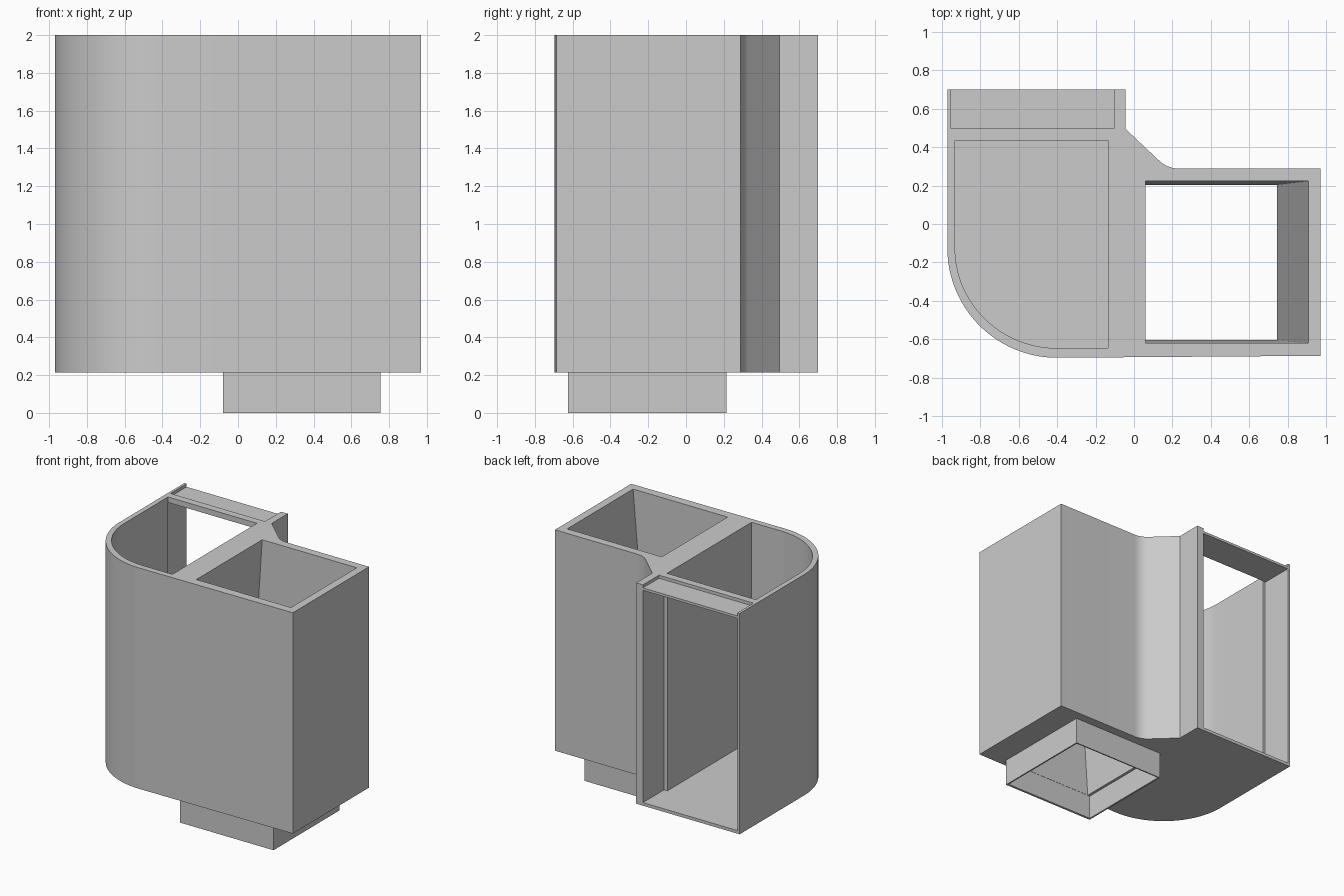
import bpy, bmesh
from math import radians, pi, sin, cos
from mathutils import Vector

cube = bpy.data.objects.get("Cube")
if cube:
    bpy.data.objects.remove(cube, do_unlink=True)

# Single material
grey = bpy.data.materials.new("plain grey")
grey.use_nodes = True
GREY = (0.6, 0.6, 0.6, 1)
grey.diffuse_color = GREY
grey.node_tree.nodes["Principled BSDF"].inputs["Base Color"].default_value = GREY


def loft(name, lower, upper, z0, z1):
    """Closed solid between two outlines with equal point counts."""
    bm = bmesh.new()
    a = [bm.verts.new((x, y, z0)) for x, y in lower]
    b = [bm.verts.new((x, y, z1)) for x, y in upper]
    bm.faces.new(a)
    bm.faces.new(b)
    n = len(a)
    for i in range(n):
        j = (i + 1) % n
        bm.faces.new((a[i], a[j], b[j], b[i]))
    bmesh.ops.recalc_face_normals(bm, faces=bm.faces)
    mesh = bpy.data.meshes.new(name)
    bm.to_mesh(mesh)
    bm.free()
    mesh.materials.append(grey)
    ob = bpy.data.objects.new(name, mesh)
    bpy.context.collection.objects.link(ob)
    return ob


def prism(name, outline, z0, z1):
    return loft(name, outline, outline, z0, z1)


def rect(x0, x1, y0, y1):
    return [(x0, y0), (x1, y0), (x1, y1), (x0, y1)]


def corner_arc(cx, cy, rx, ry, steps=32):
    """Quarter ellipse from the left side round to the front."""
    return [(cx - rx * cos(t), cy - ry * sin(t))
            for t in (i * pi / 2 / steps for i in range(steps + 1))]


def bend(p0, p1, p2, steps=10):
    p0, p1, p2 = Vector(p0), Vector(p1), Vector(p2)
    pts = [p0.lerp(p1, t).lerp(p1.lerp(p2, t), t)
           for t in (i / steps for i in range(steps + 1))]
    return [(p.x, p.y) for p in pts]


def combine(target, other, operation):
    """Apply a boolean and remove the helper solid."""
    mod = target.modifiers.new(operation.lower(), 'BOOLEAN')
    mod.operation = operation
    mod.solver = 'EXACT'
    mod.object = other
    bpy.context.view_layer.objects.active = target
    bpy.ops.object.modifier_apply(modifier=mod.name)
    bpy.data.objects.remove(other, do_unlink=True)


BASE, TOP, ABOVE = 0.215, 2.0, 2.1
FLOOR = BASE + 0.025

# Main housing with one rounded corner and a filleted inner corner
outline = corner_arc(-0.40, -0.125, 0.57, 0.57)
outline += [(0.97, -0.685), (0.97, 0.288)]
outline += bend((0.235, 0.288), (0.175, 0.288), (0.13, 0.33))
outline += [(-0.045, 0.495), (-0.045, 0.70), (-0.97, 0.70)]
housing = prism("housing", outline, BASE, TOP)

# Square spout under the chute
combine(housing, prism("spout", rect(-0.08, 0.755, -0.625, 0.215), 0, BASE + 0.02), 'UNION')

# Rounded chamber, open at the top
chamber = corner_arc(-0.40, -0.125, 0.53, 0.52)
chamber += [(-0.135, -0.645), (-0.135, 0.435), (-0.93, 0.435)]
combine(housing, prism("chamber_cut", chamber, FLOOR, ABOVE), 'DIFFERENCE')

# Rear doorway and the shallow recess above it
combine(housing, prism("doorway_cut", rect(-0.95, -0.105, 0.43, 0.8), FLOOR, 1.955), 'DIFFERENCE')
combine(housing, prism("recess_cut", rect(-0.95, -0.105, 0.495, 0.8), 1.975, ABOVE), 'DIFFERENCE')

# Slanting chute and straight spout bore
low = rect(-0.045, 0.742, -0.604, 0.203)
high = rect(0.066, 0.915, -0.619, 0.224)
combine(housing, loft("chute_cut", low, high, 0.185, ABOVE), 'DIFFERENCE')
combine(housing, prism("spout_cut", rect(-0.066, 0.743, -0.606, 0.205), -0.1, 0.195), 'DIFFERENCE')

# Shading
bpy.ops.object.select_all(action='DESELECT')
housing.select_set(True)
bpy.context.view_layer.objects.active = housing
bpy.ops.object.shade_smooth_by_angle(angle=radians(25))
